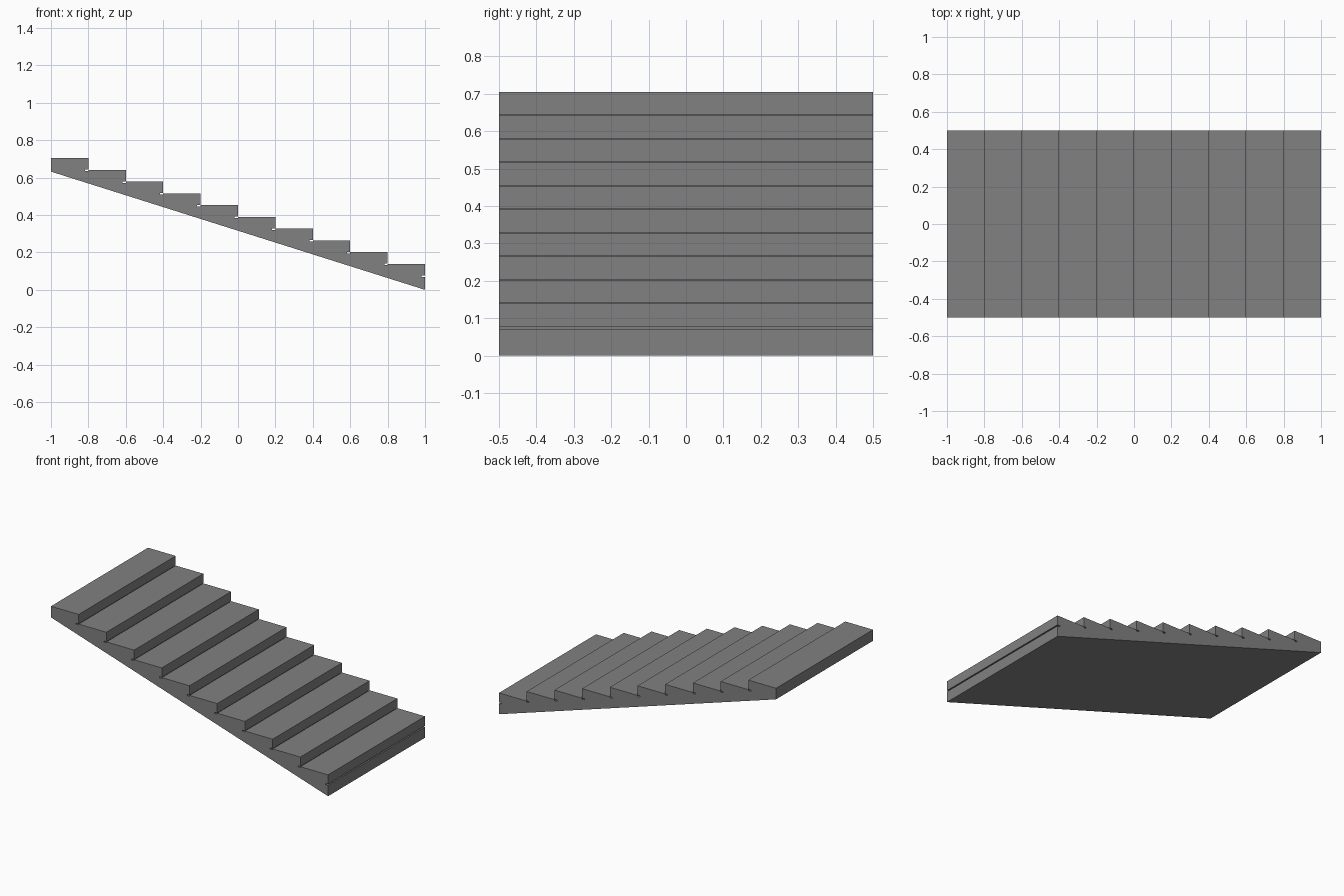
import bpy
import bmesh

cube = bpy.data.objects.get("Cube")
if cube:
    bpy.data.objects.remove(cube, do_unlink=True)

STEPS = 10
RUN = 0.2
RISE = 0.0628
TOP = 0.7045
HALF_DEPTH = 0.5
GROOVE = 0.018     # how far each groove reaches under the tread

# Single stone material
stone = bpy.data.materials.new("stone_grey")
stone.use_nodes = True
grey = (0.22, 0.22, 0.22, 1)
stone.diffuse_color = grey
stone.node_tree.nodes["Principled BSDF"].inputs["Base Color"].default_value = grey

# Side profile: sloped soffit, then treads with a thin groove at each riser foot
profile = [(1, 0), (-1, 0.632), (-1, TOP)]
for i in range(STEPS):
    edge = -1 + RUN * (i + 1)
    tread = TOP - RISE * i
    foot = tread - RISE
    lip, floor = foot + 0.0013, foot - 0.0067
    profile += [(edge, tread), (edge, lip), (edge - GROOVE, lip),
                (edge - GROOVE, floor), (edge, floor)]
    if i < STEPS - 1:
        profile.append((edge, foot))

# Extrude the profile across the width of the flight
bm = bmesh.new()
side = bm.faces.new([bm.verts.new((x, -HALF_DEPTH, z)) for x, z in profile])
result = bmesh.ops.extrude_face_region(bm, geom=[side])
moved = [v for v in result["geom"] if isinstance(v, bmesh.types.BMVert)]
bmesh.ops.translate(bm, verts=moved, vec=(0, 2 * HALF_DEPTH, 0))
bmesh.ops.recalc_face_normals(bm, faces=bm.faces)

mesh = bpy.data.meshes.new("stair_flight")
bm.to_mesh(mesh)
bm.free()
mesh.materials.append(stone)
stairs = bpy.data.objects.new("stair_flight", mesh)
bpy.context.collection.objects.link(stairs)
